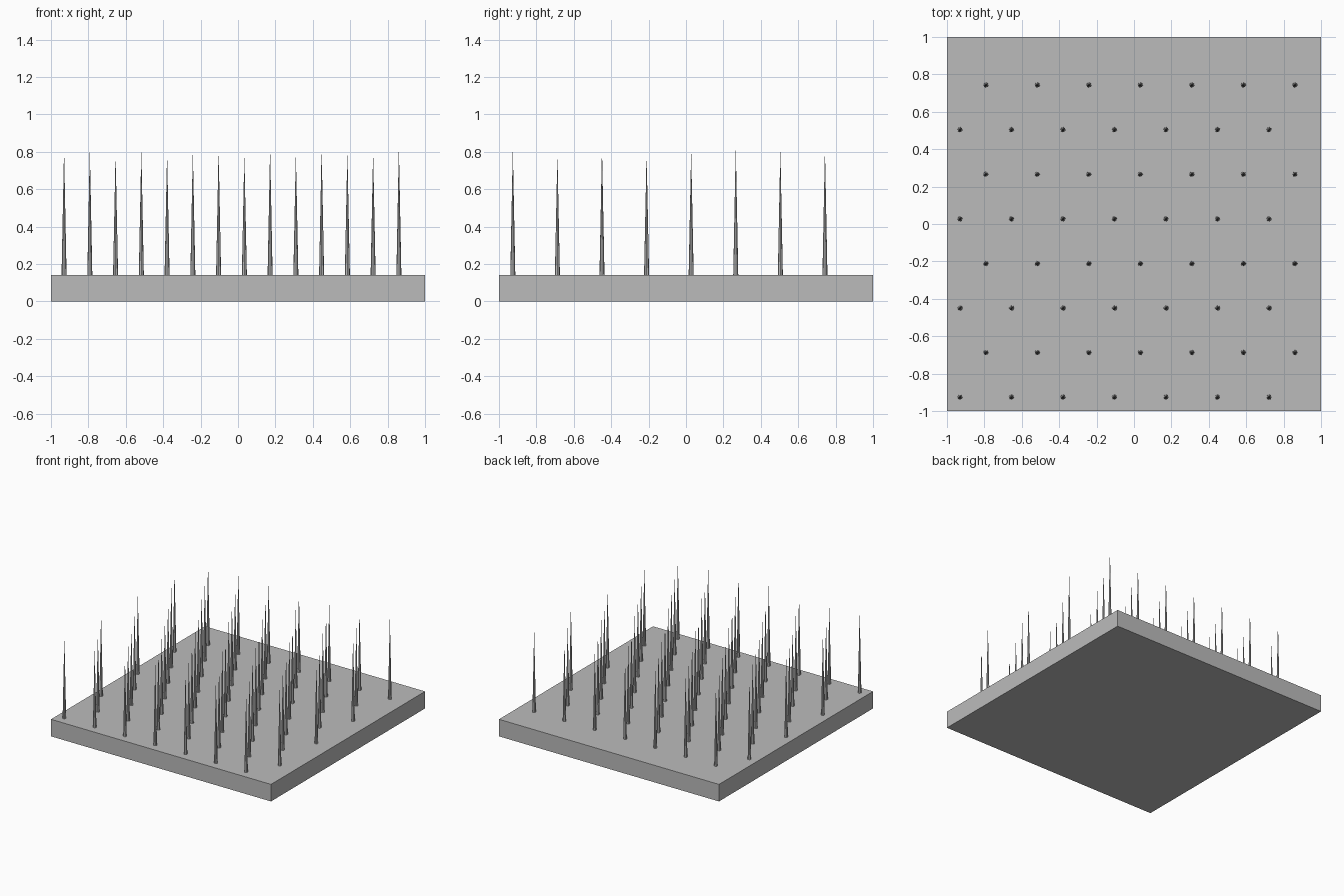
import bpy, bmesh, random
from mathutils import Matrix

if "Cube" in bpy.data.objects:
    bpy.data.objects.remove(bpy.data.objects["Cube"])

random.seed(4)
grey = bpy.data.materials.new("mid grey")
grey.diffuse_color = (0.5, 0.5, 0.5, 1)
grey.use_nodes = True
grey.node_tree.nodes["Principled BSDF"].inputs["Base Color"].default_value = grey.diffuse_color

BASE_TOP = 0.14
# tallest tip found in each row (front to back) and each column (left to right)
ROW_TOPS = [0.80, 0.775, 0.825, 0.785, 0.79, 0.82, 0.80, 0.805]
COL_TOPS = [0.80, 0.805, 0.775, 0.825, 0.78, 0.80, 0.80,
            0.78, 0.825, 0.775, 0.805, 0.80, 0.78, 0.825]


def make_object(name, bm):
    mesh = bpy.data.meshes.new(name)
    bm.to_mesh(mesh)
    bm.free()
    mesh.materials.append(grey)
    obj = bpy.data.objects.new(name, mesh)
    bpy.context.collection.objects.link(obj)
    return obj


# Square base slab
bm = bmesh.new()
bmesh.ops.create_cube(bm, size=1, matrix=Matrix.Translation((0, 0, BASE_TOP / 2))
                      @ Matrix.Diagonal((2, 2, BASE_TOP, 1)))
make_object("base_slab", bm)

# Staggered rows of slender pointed spikes
bm = bmesh.new()
for row in range(8):
    for i in range(7):
        col = 2 * i + row % 2
        x, y = -0.93 + 0.1377 * col, -0.926 + 0.2384 * row
        top = min(ROW_TOPS[row], COL_TOPS[col]) - random.uniform(0, 0.03)
        height = top - BASE_TOP
        bmesh.ops.create_cone(bm, cap_ends=True, segments=8, radius1=0.0135,
                              radius2=0.0005, depth=height,
                              matrix=Matrix.Translation((x, y, BASE_TOP + height / 2)))
make_object("spikes", bm)
